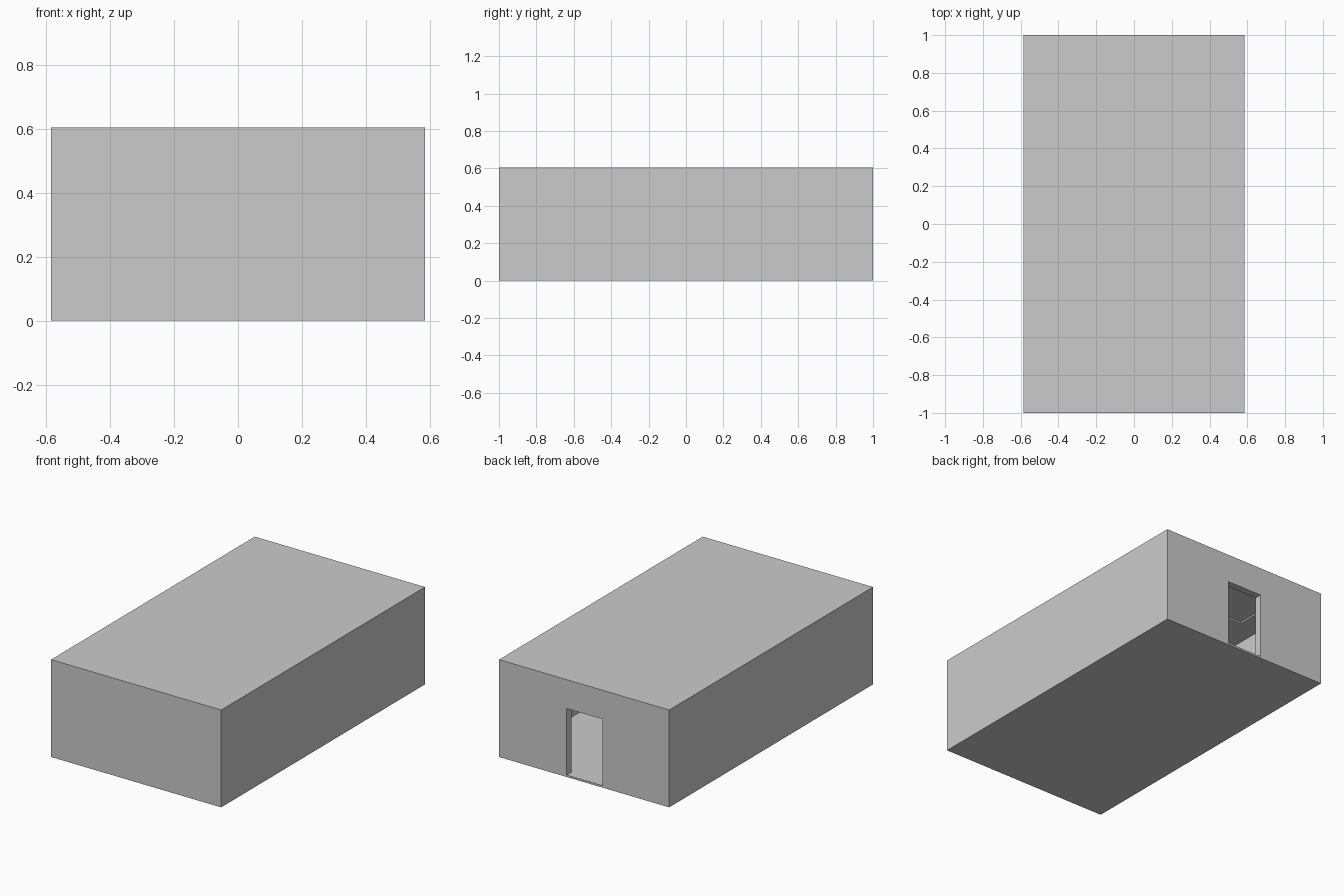
import bpy

if "Cube" in bpy.data.objects:
    bpy.data.objects.remove(bpy.data.objects["Cube"])

X, Y, H = 0.585, 1.0, 0.605      # outer half sizes and height
WALL, FLOOR = 0.045, 0.012       # wall/roof and floor thickness


def box(name, x0, x1, y0, y1, z0, z1):
    """Axis-aligned box from its limits."""
    bpy.ops.mesh.primitive_cube_add(
        size=1, location=((x0 + x1) / 2, (y0 + y1) / 2, (z0 + z1) / 2))
    ob = bpy.context.object
    ob.name = name
    ob.scale = (x1 - x0, y1 - y0, z1 - z0)
    bpy.ops.object.transform_apply(location=True, rotation=False, scale=True)
    return ob


def cut(target, cutter):
    """Subtract the cutter and discard it."""
    cutter.hide_render = True
    mod = target.modifiers.new(cutter.name, 'BOOLEAN')
    mod.operation = 'DIFFERENCE'
    mod.solver = 'EXACT'
    mod.object = cutter
    bpy.context.view_layer.objects.active = target
    bpy.ops.object.modifier_apply(modifier=mod.name)
    bpy.data.objects.remove(cutter, do_unlink=True)


# Solid outer block
shell = box("building_shell", -X, X, -Y, Y, 0, H)

# Hollow room
cut(shell, box("room_cutter", -X + WALL, X - WALL, -Y + WALL, Y - WALL,
               FLOOR, H - WALL))

# Doorway through the back wall
cut(shell, box("door_cutter", -0.125, 0.12, Y - 2 * WALL, Y + 0.1,
               FLOOR, 0.425))

# Shallow panel recess in the ceiling near the door
cut(shell, box("ceiling_recess_cutter", -0.40, 0.40, 0.49, 0.81,
               H - 2 * WALL, H - WALL + 0.01))
